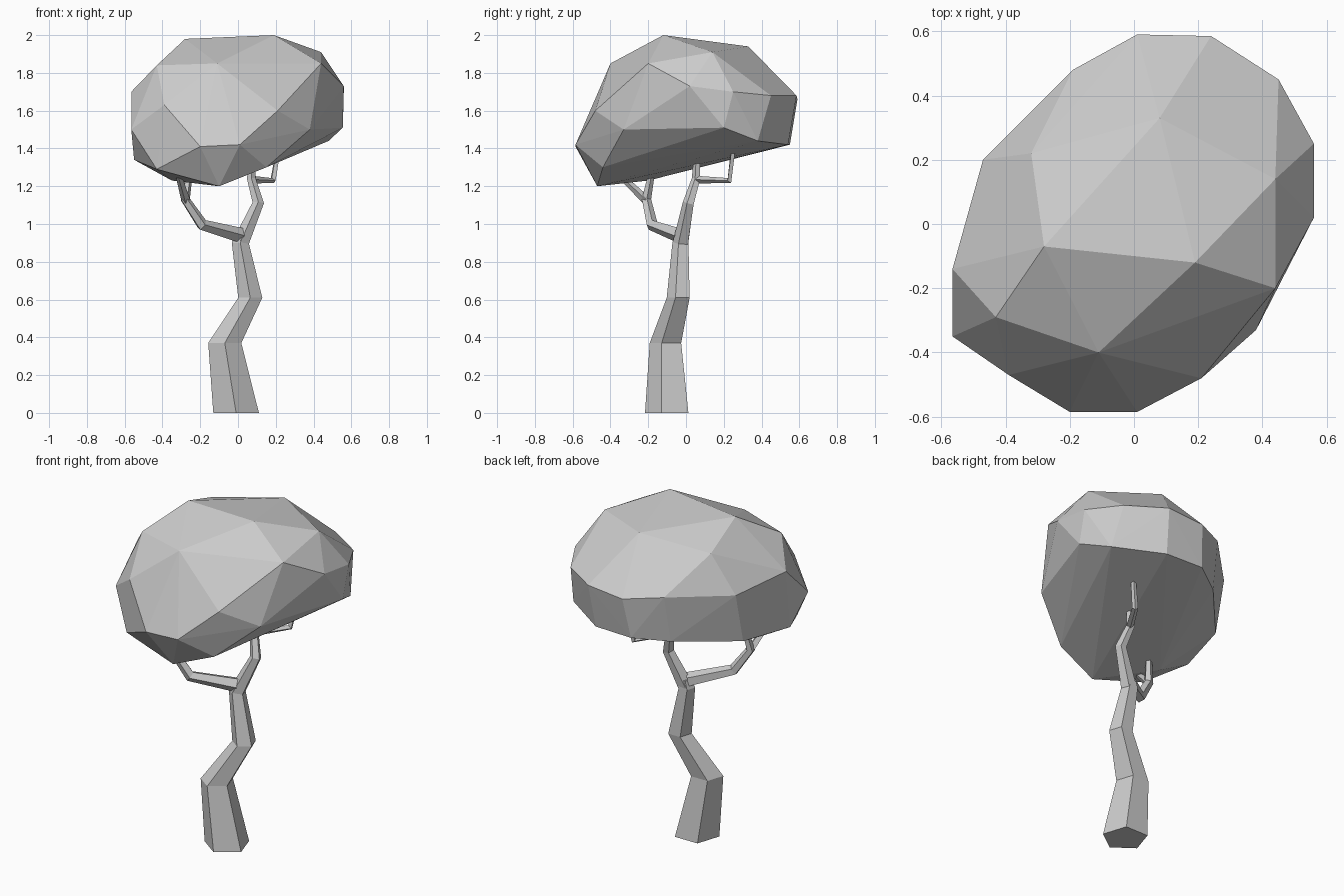
import bpy, bmesh, math
from mathutils import Vector

if "Cube" in bpy.data.objects:
    bpy.data.objects.remove(bpy.data.objects["Cube"])


def finish(bm, name):
    bmesh.ops.recalc_face_normals(bm, faces=bm.faces[:])
    mesh = bpy.data.meshes.new(name)
    bm.to_mesh(mesh)
    bm.free()
    obj = bpy.data.objects.new(name, mesh)
    bpy.context.collection.objects.link(obj)
    return obj


def limb(name, path, sides=5, level=False, turn=-90):
    """Faceted tapering tube through (x, y, z, radius) points."""
    pts = [Vector(p[:3]) for p in path]
    bm = bmesh.new()
    rings = []
    side = Vector((1, 0, 0))
    for i, p in enumerate(pts):
        d_in = (p - pts[max(i - 1, 0)]).normalized()
        d_out = (pts[min(i + 1, len(pts) - 1)] - p).normalized()
        t = Vector((0, 0, 1)) if level else (d_in + d_out).normalized()
        side = (side - t * side.dot(t)).normalized()
        up = t.cross(side)
        ring = []
        for k in range(sides):
            a = math.radians(turn) + math.tau * k / sides
            ring.append(bm.verts.new(p + path[i][3] * (side * math.cos(a) + up * math.sin(a))))
        rings.append(ring)
    for r0, r1 in zip(rings, rings[1:]):
        for k in range(sides):
            n = (k + 1) % sides
            bm.faces.new((r0[k], r0[n], r1[n], r1[k]))
    bm.faces.new(rings[0][::-1])
    bm.faces.new(rings[-1])
    return finish(bm, name)


# Crooked trunk
limb("trunk", [(-0.01, -0.09, 0, 0.127), (-0.07, -0.10, 0.37, 0.092),
               (0.065, -0.035, 0.61, 0.067), (0.012, -0.025, 0.90, 0.047),
               (0.02, -0.02, 0.95, 0.038)], level=True)

# Right branch and its side twig
limb("right_branch", [(0.015, -0.025, 0.90, 0.045), (0.107, 0.015, 1.11, 0.032),
                      (0.07, 0.055, 1.24, 0.024), (0.08, 0.06, 1.38, 0.018)])
limb("right_twig", [(0.075, 0.055, 1.235, 0.02), (0.185, 0.23, 1.23, 0.017),
                    (0.215, 0.25, 1.40, 0.014)], sides=4)

# Left branch and its fork
limb("left_branch", [(0.01, -0.03, 0.94, 0.042), (-0.19, -0.18, 0.995, 0.032),
                     (-0.28, -0.21, 1.13, 0.026), (-0.255, -0.18, 1.28, 0.017)])
limb("left_twig", [(-0.275, -0.205, 1.12, 0.024), (-0.315, -0.35, 1.26, 0.016)], sides=4)

# Faceted canopy: convex hull of its corner points
top = [(-.28, -.07, 1.98), (.19, -.12, 2.0), (.44, .14, 1.91), (.08, .33, 1.94),
       (-.32, .22, 1.88), (-.11, -.40, 1.85), (-.43, -.29, 1.84), (.44, -.20, 1.85)]
middle = [(.56, .02, 1.73), (.56, .25, 1.70), (.45, .45, 1.68), (.24, .585, 1.68),
          (.01, .59, 1.66), (-.19, .48, 1.68), (-.47, .20, 1.66), (-.565, -.14, 1.70),
          (-.565, -.35, 1.50), (-.39, -.47, 1.63), (-.20, -.585, 1.41),
          (.01, -.585, 1.42), (.21, -.48, 1.60), (.38, -.33, 1.50), (.555, .20, 1.51)]
bottom = [(-.43, -.44, 1.29), (-.10, -.47, 1.20), (.15, -.44, 1.30), (.48, .38, 1.44),
          (.22, .54, 1.42), (-.02, .55, 1.42), (-.20, .43, 1.40), (-.47, .13, 1.36),
          (-.55, -.20, 1.34), (-.35, -.20, 1.23)]
bm = bmesh.new()
for co in top + middle + bottom:
    bm.verts.new(co)
bmesh.ops.convex_hull(bm, input=bm.verts[:])
loose = [v for v in bm.verts if not v.link_faces]
bmesh.ops.delete(bm, geom=loose, context='VERTS')
finish(bm, "canopy")
